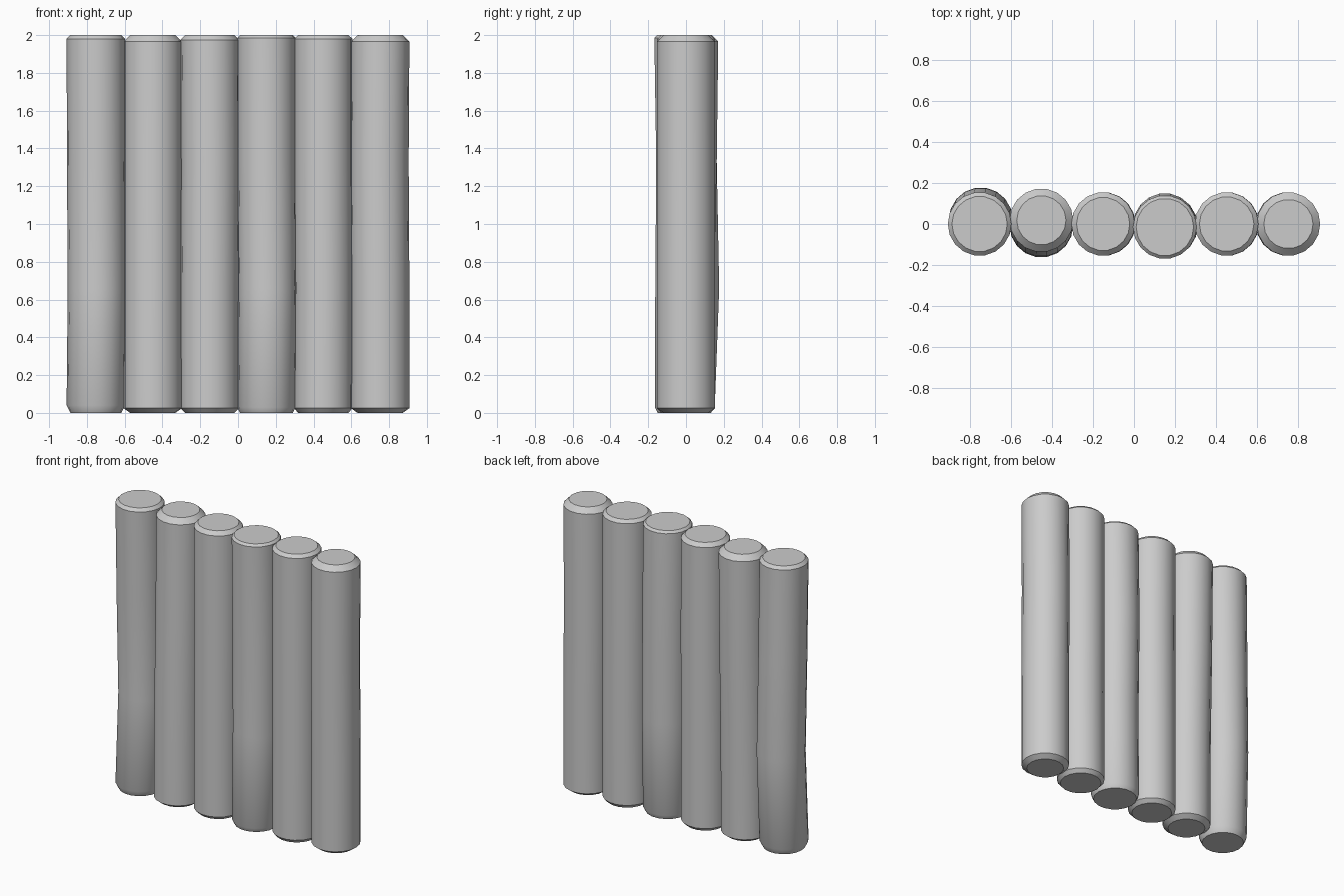
import bpy, bmesh, math

cube = bpy.data.objects.get("Cube")
if cube:
    bpy.data.objects.remove(cube, do_unlink=True)

SIDES = 18
RADIUS = 0.155
SPACING = 0.301

grey = bpy.data.materials.new("plain_grey")
grey.use_nodes = True
colour = (0.6, 0.6, 0.6, 1)
grey.diffuse_color = colour
grey.node_tree.nodes["Principled BSDF"].inputs["Base Color"].default_value = colour


def add_log(name, x, bevel_low, bevel_top, cap, bends):
    """Upright log with bevelled ends; bends are (x, y) drifts from bottom to top."""
    low, lower, upper, top = bends
    rings = [
        (0, cap, low), (bevel_low, RADIUS, low),
        (0.66, RADIUS, lower), (1.33, RADIUS, upper),
        (2 - bevel_top, RADIUS, top), (2, cap, top),
    ]
    bm = bmesh.new()
    loops = []
    for z, r, (dx, dy) in rings:
        loop = []
        for i in range(SIDES):
            a = math.tau * i / SIDES
            loop.append(bm.verts.new((x + dx + r * math.cos(a), dy + r * math.sin(a), z)))
        loops.append(loop)
    for a, b in zip(loops, loops[1:]):
        for i in range(SIDES):
            j = (i + 1) % SIDES
            bm.faces.new((a[i], a[j], b[j], b[i]))
    bm.faces.new(loops[0][::-1])
    bm.faces.new(loops[-1])
    mesh = bpy.data.meshes.new(name)
    bm.to_mesh(mesh)
    bm.free()
    mesh.materials.append(grey)
    log = bpy.data.objects.new(name, mesh)
    bpy.context.collection.objects.link(log)
    bpy.ops.object.select_all(action="DESELECT")
    log.select_set(True)
    bpy.context.view_layer.objects.active = log
    bpy.ops.object.shade_smooth_by_angle(angle=math.radians(30))


# Bottom bevel, top bevel, cap radius, gentle bends for each log
O = (0, 0)
logs = [
    (0.04, 0.02, 0.135, [O, (0.006, 0.023), (0.002, 0.01), O]),
    (0.025, 0.035, 0.12, [(0, -0.008), (0, -0.004), (0, 0.01), (0, 0.018)]),
    (0.025, 0.025, 0.13, [O, O, (0.003, 0), O]),
    (0.03, 0.015, 0.14, [(0, -0.012), (0.005, -0.01), (0, -0.005), (0, -0.015)]),
    (0.025, 0.02, 0.133, [O, (0.002, 0), O, O]),
    (0.025, 0.035, 0.12, [O, O, (-0.004, 0), O]),
]
for n, (bevel_low, bevel_top, cap, bends) in enumerate(logs):
    add_log(f"log_{n + 1}", (n - 2.5) * SPACING, bevel_low, bevel_top, cap, bends)
